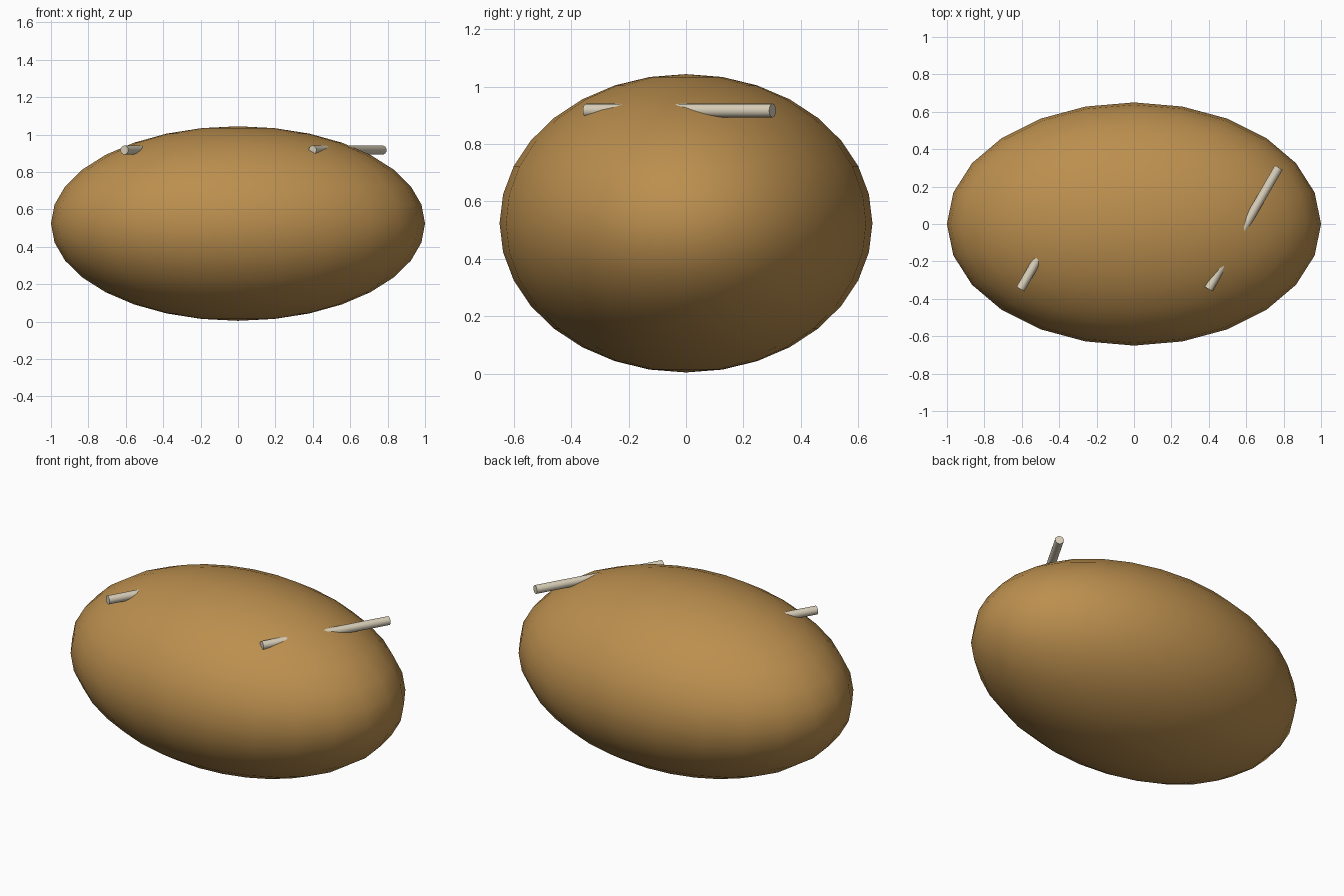
import bpy
import math

cube = bpy.data.objects.get("Cube")
if cube:
    bpy.data.objects.remove(cube)


def make_material(name, colour):
    mat = bpy.data.materials.new(name)
    mat.use_nodes = True
    mat.diffuse_color = colour
    mat.node_tree.nodes["Principled BSDF"].inputs["Base Color"].default_value = colour
    return mat


brown = make_material("golden_brown", (0.50, 0.275, 0.077, 1))
cream = make_material("pale_cream", (0.70, 0.63, 0.49, 1))


def finish(name, mat):
    obj = bpy.context.object
    obj.name = name
    obj.data.materials.append(mat)
    bpy.ops.object.shade_smooth_by_angle(angle=math.radians(40))
    return obj


# Rounded oval body
bpy.ops.mesh.primitive_uv_sphere_add(segments=24, ring_count=16, radius=1, location=(0, 0, 0.524))
body = bpy.context.object
body.scale = (1.0, 0.65, 0.52)
bpy.ops.object.transform_apply(location=False, rotation=False, scale=True)
finish("body", brown)

# Two parallel level sticks running through the top of the body
for name, x in (("left_stick", 0.586), ("right_stick", -0.42)):
    bpy.ops.mesh.primitive_cylinder_add(
        vertices=16, radius=0.024, depth=0.75, location=(x, -0.023, 0.917),
        rotation=(0, math.radians(90), math.radians(60)))
    finish(name, cream)
